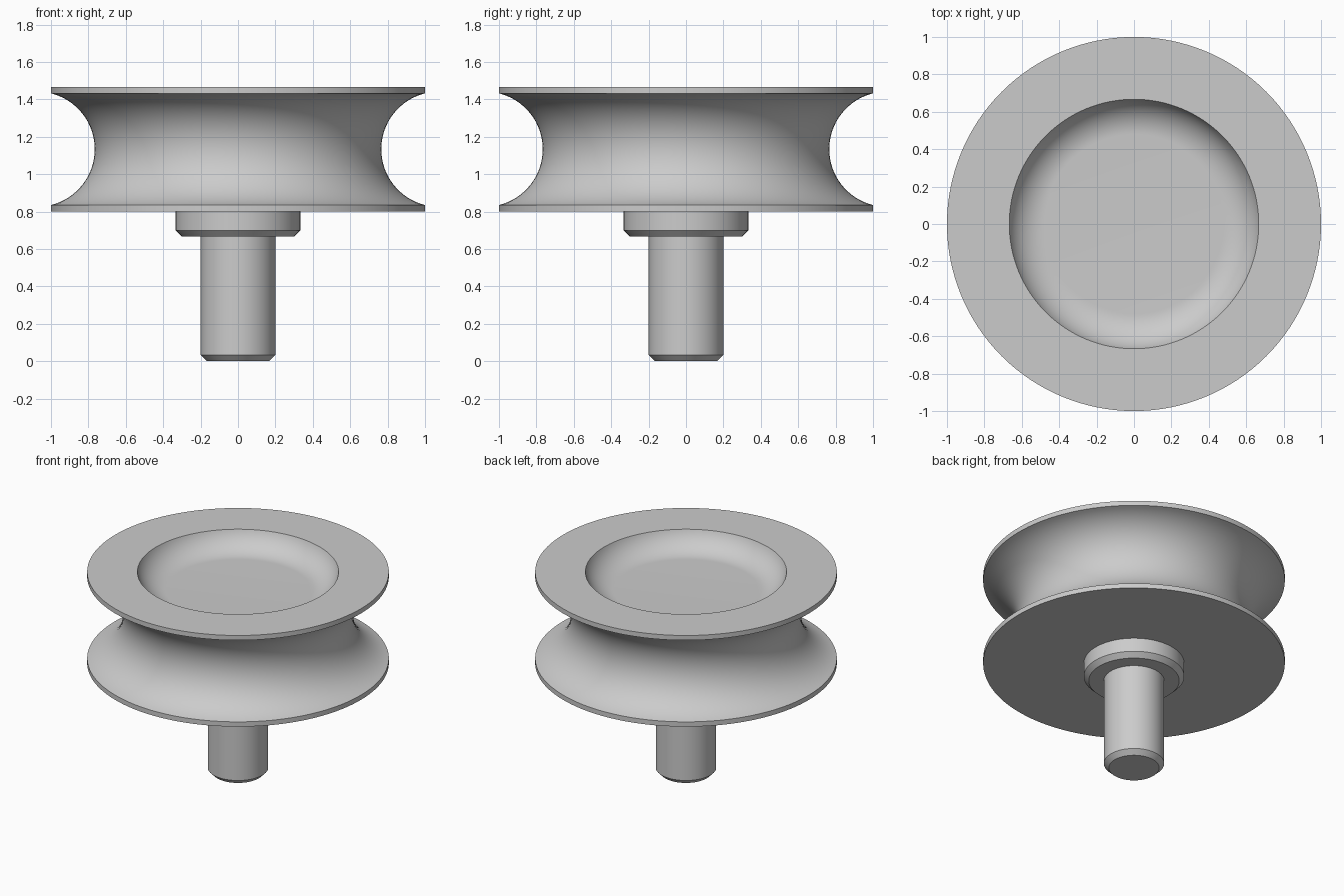
import bpy
import bmesh
import math

SEGMENTS = 128

cube = bpy.data.objects.get("Cube")
if cube:
    bpy.data.objects.remove(cube, do_unlink=True)

# Single plain grey metal
metal = bpy.data.materials.new("grey_metal")
metal.use_nodes = True
colour = (0.6, 0.6, 0.6, 1)
metal.diffuse_color = colour
metal.node_tree.nodes["Principled BSDF"].inputs["Base Color"].default_value = colour


def arc(cx, cz, radius, start, end, steps):
    """Points (r, z) along a circular arc, angles in radians."""
    angles = [start + (end - start) * i / steps for i in range(steps + 1)]
    return [(cx + radius * math.cos(a), cz + radius * math.sin(a)) for a in angles]


def lathe(name, profile):
    """Revolve an (r, z) profile around the z axis."""
    bm = bmesh.new()
    verts = [bm.verts.new((r, 0, z)) for r, z in profile]
    edges = [bm.edges.new(pair) for pair in zip(verts, verts[1:])]
    bmesh.ops.spin(bm, geom=verts + edges, cent=(0, 0, 0), axis=(0, 0, 1),
                   angle=math.tau, steps=SEGMENTS, use_merge=False)
    bmesh.ops.remove_doubles(bm, verts=bm.verts, dist=1e-4)
    bmesh.ops.recalc_face_normals(bm, faces=bm.faces)
    mesh = bpy.data.meshes.new(name)
    bm.to_mesh(mesh)
    bm.free()
    mesh.materials.append(metal)
    obj = bpy.data.objects.new(name, mesh)
    bpy.context.collection.objects.link(obj)
    bpy.ops.object.select_all(action="DESELECT")
    obj.select_set(True)
    bpy.context.view_layer.objects.active = obj
    bpy.ops.object.shade_smooth_by_angle(angle=math.radians(30))
    return obj


# Grooved wheel: thin rims and a round groove between them
bottom, top, rim = 0.8, 1.467, 0.035
middle = (bottom + top) / 2
half = (top - bottom) / 2 - rim
throat = 0.766
depth = 1 - throat
groove_radius = (half ** 2 + depth ** 2) / (2 * depth)
sweep = math.asin(half / groove_radius)
groove = arc(throat + groove_radius, middle, groove_radius,
             math.pi + sweep, math.pi - sweep, 32)

# Shallow dish in the top: sloping rounded wall meeting a flat floor
dish_radius, dish_depth, fillet = 0.667, 0.133, 0.2
floor = top - dish_depth
lean = math.acos(1 - dish_depth / fillet)
dish = arc(dish_radius - fillet * math.sin(lean), floor + fillet, fillet,
           lean - math.pi / 2, -math.pi / 2, 16)

lathe("grooved_wheel",
      [(0, bottom), (1, bottom)] + groove + [(1, top)] + dish + [(0, floor)])

# Collar under the wheel, chamfered at its lower edge
lathe("collar", [(0, 0.667), (0.3, 0.667), (0.333, 0.7), (0.333, bottom), (0, bottom)])

# Axle pin with chamfered tip
lathe("axle_pin", [(0, 0), (0.167, 0), (0.2, 0.033), (0.2, 0.68), (0, 0.68)])
